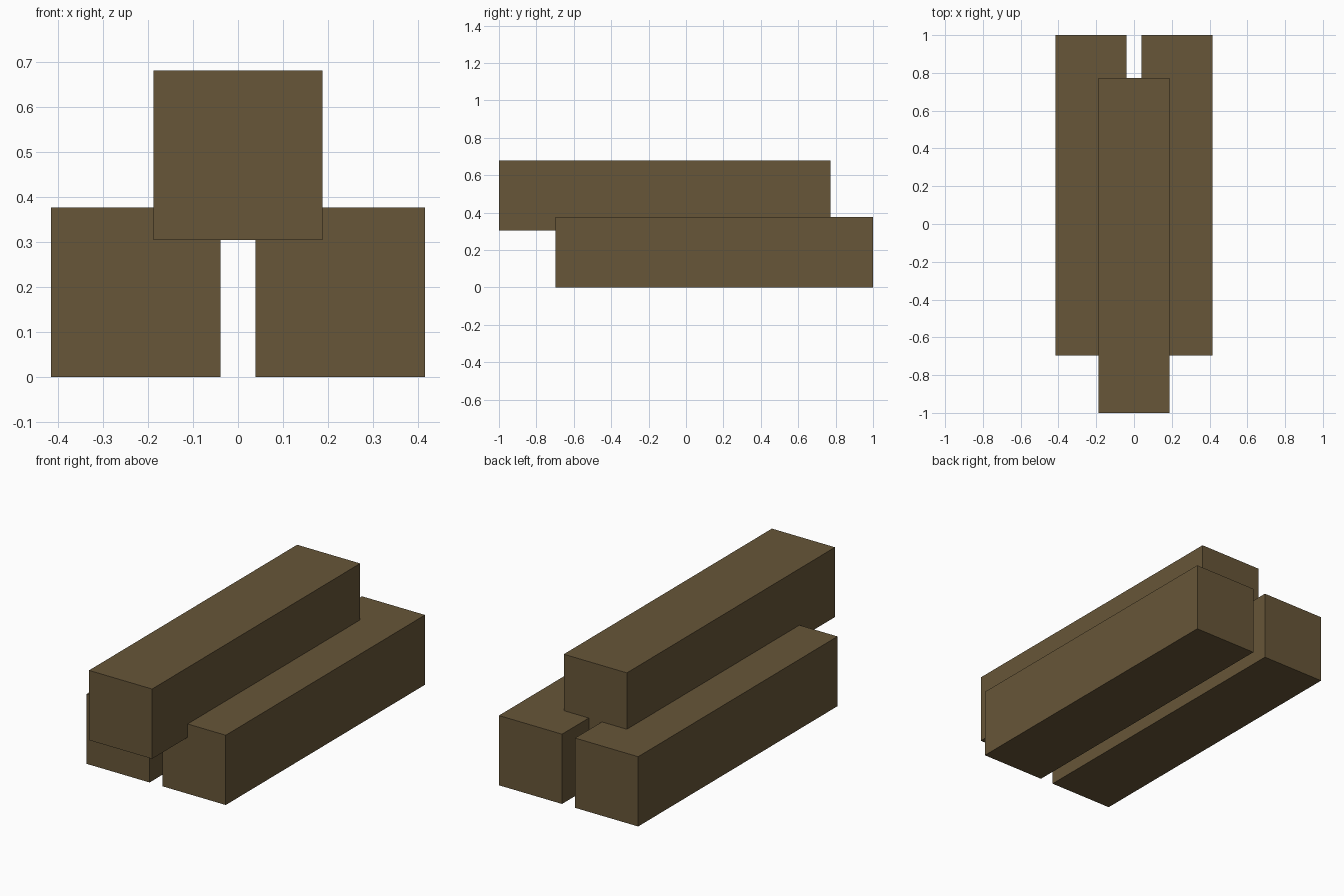
import bpy

if "Cube" in bpy.data.objects:
    bpy.data.objects.remove(bpy.data.objects["Cube"])

# Single wood colour
wood = bpy.data.materials.new("brown_wood")
wood.diffuse_color = (0.136, 0.093, 0.040, 1.0)
wood.use_nodes = True
wood.node_tree.nodes["Principled BSDF"].inputs["Base Color"].default_value = wood.diffuse_color

SIDE = 0.376  # square beam section


def beam(name, x, y_min, y_max, z_min):
    """Square beam lying along y."""
    bpy.ops.mesh.primitive_cube_add(
        size=1, location=(x, (y_min + y_max) / 2, z_min + SIDE / 2))
    obj = bpy.context.object
    obj.name = name
    obj.scale = (SIDE, y_max - y_min, SIDE)
    bpy.ops.object.transform_apply(location=False, rotation=False, scale=True)
    obj.data.materials.append(wood)
    return obj


# Two lower beams side by side with a narrow gap
for side, sign in (("left", -1), ("right", 1)):
    beam(f"lower_beam_{side}", sign * 0.227, -0.697, 1.0, 0.0)

# Upper beam resting in the middle, shifted to the front
beam("upper_beam", 0.0, -1.0, 0.772, 0.304)
